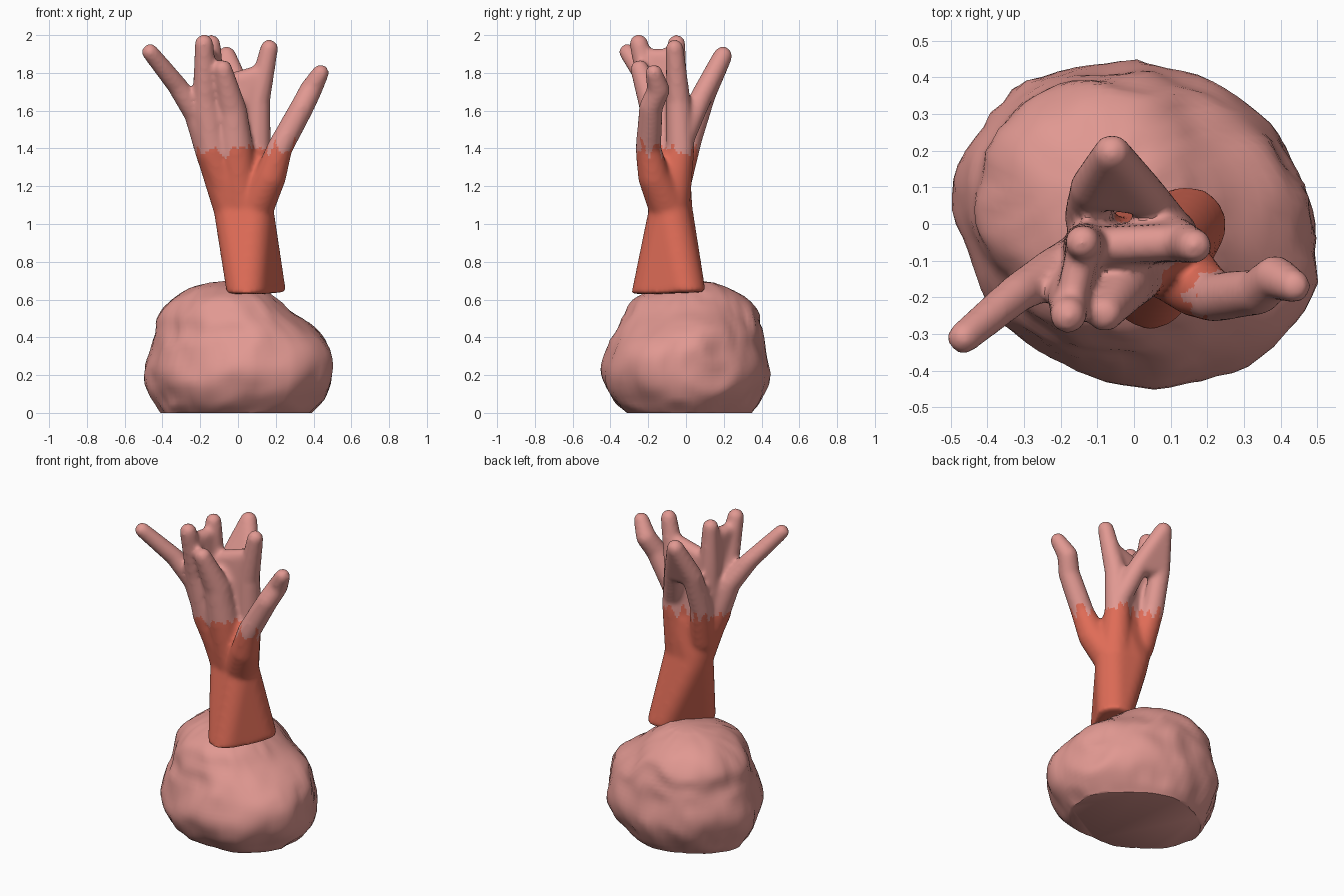
import bpy, bmesh
from math import sin, cos, pi
from mathutils import Vector, noise

default_cube = bpy.data.objects.get("Cube")
if default_cube:
    bpy.data.objects.remove(default_cube, do_unlink=True)


def make_material(name, color):
    material = bpy.data.materials.new(name)
    material.use_nodes = True
    material.diffuse_color = color
    material.node_tree.nodes["Principled BSDF"].inputs["Base Color"].default_value = color
    return material


pink = make_material("dusty pink", (0.75, 0.315, 0.285, 1))
orange = make_material("coral orange", (0.74, 0.15, 0.095, 1))


def make_object(name, bm, materials):
    mesh = bpy.data.meshes.new(name)
    bmesh.ops.recalc_face_normals(bm, faces=bm.faces)
    bm.to_mesh(mesh)
    bm.free()
    for material in materials:
        mesh.materials.append(material)
    obj = bpy.data.objects.new(name, mesh)
    bpy.context.collection.objects.link(obj)
    return obj


# Rock: lopsided rings (height, left, right, front, back), roughened by noise
ring_extents = [
    (0.00, -0.40, 0.39, -0.31, 0.33),
    (0.05, -0.43, 0.43, -0.37, 0.38),
    (0.13, -0.47, 0.48, -0.42, 0.42),
    (0.23, -0.48, 0.50, -0.44, 0.44),
    (0.34, -0.46, 0.49, -0.41, 0.42),
    (0.43, -0.43, 0.42, -0.36, 0.41),
    (0.52, -0.41, 0.30, -0.31, 0.39),
    (0.60, -0.35, 0.21, -0.27, 0.33),
    (0.66, -0.26, 0.12, -0.16, 0.24),
    (0.69, -0.15, 0.05, -0.03, 0.15),
]
SIDES = 72
STEPS = 4


def ring_at(t):
    # smooth interpolation between neighbouring rings
    i = min(int(t), len(ring_extents) - 2)
    f = t - i
    last = len(ring_extents) - 1
    a, b, c, d = (Vector(ring_extents[max(0, min(last, i + k))]) for k in (-1, 0, 1, 2))
    return b + 0.5 * f * (c - a + f * (2 * a - 5 * b + 4 * c - d + f * (3 * (b - c) + d - a)))


bm = bmesh.new()
rings = []
total = (len(ring_extents) - 1) * STEPS
for level in range(total + 1):
    z, left, right, front, back = ring_at(level / STEPS)
    ring = []
    for s in range(SIDES):
        a = 2 * pi * s / SIDES
        skew = 1 - 0.055 * sin(2 * a)
        rx, ry = (right - left) / 2, (back - front) / 2
        p = Vector(((left + right) / 2 + rx * cos(a) * skew,
                    (front + back) / 2 + ry * sin(a) * skew, z))
        outward = Vector((cos(a), sin(a), 0))
        lump = 0.025 * noise.noise(p * 5) + 0.025 * (0.25 - abs(noise.noise(p * 6 + outward)))
        p += outward * lump
        ring.append(bm.verts.new(p))
    rings.append(ring)
for low, high in zip(rings, rings[1:]):
    for s in range(SIDES):
        n = (s + 1) % SIDES
        bm.faces.new((low[s], low[n], high[n], high[s]))
bm.faces.new(rings[0])
peak = bm.verts.new((-0.05, 0.06, 0.7))
for s in range(SIDES):
    bm.faces.new((rings[-1][s], rings[-1][(s + 1) % SIDES], peak))
rock = make_object("rock", bm, [pink])

# Coral: hulls around balls, fused into one skin
coral_bm = bmesh.new()


def hull(balls, discs=()):
    cloud = bmesh.new()
    for x, y, z, r in balls:
        ball = bmesh.ops.create_icosphere(cloud, subdivisions=3, radius=r)
        bmesh.ops.translate(cloud, verts=ball["verts"], vec=(x, y, z))
    for x, y, z, r in discs:
        disc = bmesh.ops.create_circle(cloud, segments=24, radius=r)
        bmesh.ops.translate(cloud, verts=disc["verts"], vec=(x, y, z))
    part = bmesh.new()
    for v in cloud.verts:
        part.verts.new(v.co)
    cloud.free()
    bmesh.ops.convex_hull(part, input=part.verts[:])
    unused = [v for v in part.verts if not v.link_faces]
    bmesh.ops.delete(part, geom=unused, context="VERTS")
    bmesh.ops.recalc_face_normals(part, faces=part.faces)
    temp = bpy.data.meshes.new("temp")
    part.to_mesh(temp)
    part.free()
    coral_bm.from_mesh(temp)
    bpy.data.meshes.remove(temp)


def limb(*balls):
    for pair in zip(balls, balls[1:]):
        hull(pair)


# Trunk with a flat foot, and the wider crown above its waist
waist = [(-0.03, -0.065, 1.08, 0.1), (0.08, -0.088, 1.08, 0.108)]
hull(waist, [(0.045, -0.185, 0.63, 0.105), (0.15, 0, 0.64, 0.105)])
hull(waist + [(-0.11, -0.09, 1.32, 0.095), (0.08, -0.07, 1.32, 0.09)])

# Webs joining the two middle fingers, and the two on the left
hull([(-0.1, -0.07, 1.35, 0.06), (-0.1, -0.06, 1.73, 0.05),
      (0.1, -0.04, 1.4, 0.06), (0.1, -0.05, 1.79, 0.05)])
hull([(-0.13, -0.1, 1.4, 0.06), (-0.175, -0.22, 1.885, 0.043), (-0.14, -0.07, 1.885, 0.043)])

# Fingers: right outer, right middle, left middle, front pair, left outer
limb(waist[1], (0.17, -0.17, 1.25, 0.085), (0.22, -0.2, 1.4, 0.068),
     (0.34, -0.185, 1.62, 0.063), (0.385, -0.145, 1.71, 0.06), (0.437, -0.17, 1.8, 0.046))
limb(waist[1], (0.1, -0.03, 1.4, 0.075), (0.105, -0.04, 1.65, 0.065),
     (0.165, -0.06, 1.93, 0.048))
limb((-0.1, -0.08, 1.3, 0.09), (-0.13, -0.06, 1.7, 0.065), (-0.14, -0.05, 1.955, 0.048))
limb((-0.08, -0.1, 1.22, 0.08), (-0.13, -0.12, 1.38, 0.09),
     (-0.17, -0.17, 1.65, 0.07), (-0.18, -0.25, 1.955, 0.05))
limb((0.02, -0.1, 1.12, 0.09), (-0.01, -0.13, 1.38, 0.095),
     (-0.03, -0.165, 1.6, 0.078), (-0.08, -0.245, 1.82, 0.05))
limb((-0.08, -0.08, 1.2, 0.08), (-0.14, -0.1, 1.36, 0.08), (-0.22, -0.13, 1.58, 0.065),
     (-0.32, -0.19, 1.73, 0.054), (-0.465, -0.31, 1.91, 0.045))

# Back finger standing on two legs, filled in below its tip
back_tip = (-0.06, 0.195, 1.89, 0.051)
right_knee = (0.03, 0.08, 1.67, 0.058)
left_knee = (-0.115, 0.1, 1.69, 0.06)
limb((0.1, -0.02, 1.45, 0.065), right_knee, back_tip)
limb((-0.09, -0.05, 1.22, 0.08), (-0.125, 0.02, 1.45, 0.066), left_knee, back_tip)
hull([right_knee, left_knee, back_tip])

coral = make_object("coral", coral_bm, [orange, pink])
remesh = coral.modifiers.new("fuse", "REMESH")
remesh.mode = "VOXEL"
remesh.voxel_size = 0.013
smooth = coral.modifiers.new("soften", "SMOOTH")
smooth.factor = 0.5
smooth.iterations = 10
fused = bpy.data.meshes.new_from_object(
    coral.evaluated_get(bpy.context.evaluated_depsgraph_get()))
coral.modifiers.clear()
coral.data = fused
fused.materials.clear()
for material in (orange, pink):
    fused.materials.append(material)

# Pink fingers above a ragged line
for face in fused.polygons:
    c = face.center
    ragged = 0.09 * noise.noise(Vector((c.x * 28, c.y * 28, 0)))
    face.material_index = int(c.z > 1.4 + ragged)

for obj in (rock, coral):
    bpy.ops.object.select_all(action="DESELECT")
    obj.select_set(True)
    bpy.context.view_layer.objects.active = obj
    bpy.ops.object.shade_smooth_by_angle(angle=pi / 4)
